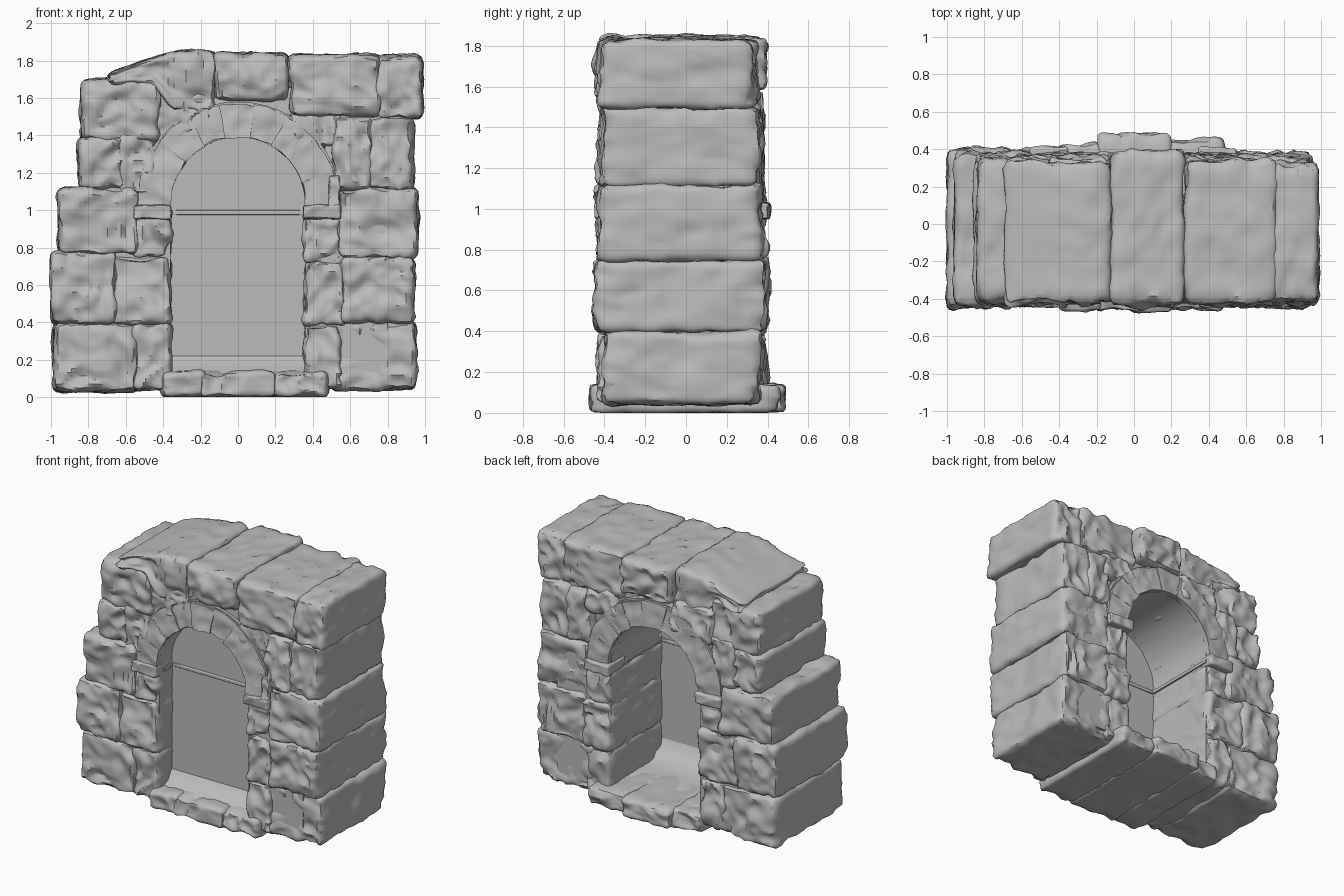
import bpy, bmesh, math, random
from mathutils import Vector, noise

random.seed(4)
old = bpy.data.objects.get("Cube")
if old:
    bpy.data.objects.remove(old, do_unlink=True)

stone = bpy.data.materials.new("grey stone")
stone.use_nodes = True
colour = (0.5, 0.5, 0.5, 1)
stone.diffuse_color = colour
stone.node_tree.nodes["Principled BSDF"].inputs["Base Color"].default_value = colour


def finish(bm, name, angle=40):
    bmesh.ops.recalc_face_normals(bm, faces=bm.faces)
    mesh = bpy.data.meshes.new(name)
    bm.to_mesh(mesh)
    bm.free()
    mesh.materials.append(stone)
    ob = bpy.data.objects.new(name, mesh)
    bpy.context.collection.objects.link(ob)
    bpy.ops.object.select_all(action='DESELECT')
    ob.select_set(True)
    bpy.context.view_layer.objects.active = ob
    bpy.ops.object.shade_smooth_by_angle(angle=math.radians(angle))
    return ob


def weather(bm, rough):
    """Chipped surface: broad dents, chiselled hollows and ridges, strongest front and back."""
    bm.normal_update()
    seed = Vector((random.random(), random.random(), random.random())) * 30
    moves = []
    for v in bm.verts:
        n, p = v.normal.copy(), v.co + seed
        face = 0.45 + 0.55 * abs(n.y)
        p = p + noise.noise_vector(p * 4) * 0.06
        chips = noise.voronoi(p * 7)[0][0]
        dent = noise.noise(p * 4) * 0.6 - abs(noise.noise(p * 10)) * 1.0 + 0.65 - chips
        moves.append((v, n * dent * rough * face))
    for v, move in moves:
        v.co += move
        v.co.z = max(v.co.z, 0)


def block(name, x0, x1, z0, z1, y0=-0.42, y1=0.37, r=0.04, rough=0.045):
    """Rounded, weathered stone running through the wall."""
    bm = bmesh.new()
    bmesh.ops.create_cube(bm, size=2)
    bmesh.ops.subdivide_edges(bm, edges=bm.edges[:], cuts=17, use_grid_fill=True)
    h = Vector((x1 - x0, y1 - y0, z1 - z0)) / 2
    mid = Vector((x0 + x1, y0 + y1, z0 + z1)) / 2
    r = min(r, min(h) * 0.6)
    for v in bm.verts:
        p = Vector(a * b for a, b in zip(v.co, h))
        core = Vector(max(r - b, min(b - r, a)) for a, b in zip(p, h))
        d = p - core
        if d.length > r:
            d = d.normalized() * r
        v.co = mid + core + d
    weather(bm, rough)
    return finish(bm, name)


# Side piers, course by course: name, x range, z range, y range
courses = [
    ("left_outer_base", 0.50, 0.95, 0.04, 0.40, -0.40, 0.36),
    ("left_inner_base", 0.35, 0.56, 0.05, 0.40, -0.43, 0.38),
    ("left_outer_second", 0.55, 0.94, 0.39, 0.75, -0.44, 0.39),
    ("left_inner_second", 0.35, 0.58, 0.38, 0.73, -0.42, 0.38),
    ("left_outer_third", 0.53, 0.96, 0.74, 1.12, -0.43, 0.37),
    ("left_inner_third", 0.35, 0.56, 0.71, 0.97, -0.41, 0.37),
    ("left_outer_fourth", 0.69, 0.94, 1.11, 1.50, -0.42, 0.36),
    ("left_inner_fourth", 0.51, 0.72, 1.11, 1.50, -0.42, 0.37),
    ("left_spandrel", 0.28, 0.56, 1.34, 1.54, -0.40, 0.36),
    ("right_outer_base", -0.99, -0.54, 0.03, 0.40, -0.43, 0.39),
    ("right_inner_base", -0.58, -0.36, 0.04, 0.40, -0.42, 0.38),
    ("right_outer_second", -1.00, -0.65, 0.39, 0.78, -0.44, 0.39),
    ("right_inner_second", -0.68, -0.36, 0.39, 0.76, -0.43, 0.38),
    ("right_outer_third", -0.96, -0.53, 0.76, 1.12, -0.43, 0.38),
    ("right_inner_third", -0.57, -0.36, 0.74, 0.98, -0.42, 0.37),
    ("right_outer_fourth", -0.85, -0.60, 1.11, 1.39, -0.42, 0.36),
    ("right_inner_fourth", -0.64, -0.43, 1.08, 1.45, -0.41, 0.37),
    ("right_outer_fifth", -0.84, -0.42, 1.37, 1.70, -0.42, 0.34),
    ("right_spandrel", -0.46, -0.12, 1.36, 1.62, -0.40, 0.36),
]
for name, x0, x1, z0, z1, y0, y1 in courses:
    block(name + "_stone", x0, x1, z0, z1, y0, y1)

# Cap stones along the top
block("cap_middle_stone", -0.13, 0.27, 1.58, 1.84, -0.43, 0.39)
block("cap_left_stone", 0.27, 0.77, 1.50, 1.83, -0.43, 0.35)
block("cap_left_end_stone", 0.74, 0.985, 1.49, 1.83, -0.42, 0.33)
cap = block("cap_right_stone", -0.69, -0.12, 1.53, 1.85, -0.42, 0.33)
for v in cap.data.vertices:
    if v.co.x < -0.35:
        # the outer end tapers and rests on the stone below it
        t = min(1, (-0.35 - v.co.x) / 0.10)
        top = (v.co.z - 1.53) / 0.32
        v.co.z += (1 - top) * 0.13 * t + top * (v.co.x + 0.35) * 0.33

# Threshold stones, jutting out front and back
for i, (x0, x1, y1) in enumerate([(-0.41, -0.17, 0.43), (-0.20, 0.20, 0.48), (0.17, 0.48, 0.45)]):
    block("threshold_stone_%d" % (i + 1), x0, x1, 0.0, 0.14,
          -0.46 - 0.01 * (i % 2), y1, 0.035, 0.035)
block("foundation", -0.90, 0.88, 0.045, 0.12, -0.35, 0.31, 0.02, 0.005)

# Ledges at the spring of the arch, on both faces, and the stub standing on one end
for side, x0, x1 in (("right", -0.56, -0.355), ("left", 0.345, 0.55)):
    for face, y0, y1 in (("front", -0.45, -0.2), ("back", 0.2, 0.41)):
        block("%s_%s_ledge" % (face, side), x0, x1, 0.95, 1.03, y0, y1, 0.015, 0.015)
block("front_left_ledge_stub", 0.48, 0.55, 0.97, 1.19, -0.44, -0.2, 0.02, 0.02)

# Arch stones: wedges swept around the spring line
SPRING, INNER, OUTER = 1.03, 0.36, 0.54
wedges = 9
for i in range(wedges):
    bm = bmesh.new()
    bmesh.ops.create_cube(bm, size=1)
    bmesh.ops.subdivide_edges(bm, edges=bm.edges[:], cuts=7, use_grid_fill=True)
    front = random.uniform(-0.43, -0.41)
    for v in bm.verts:
        a = math.pi * (i + 0.5 + v.co.x * 1.06) / wedges
        t = v.co.z + 0.5
        rad = INNER + (OUTER - INNER) * t
        y = front + (0.385 - front) * (v.co.y + 0.5)
        y *= 1 - 0.04 * t
        v.co = Vector((-rad * math.cos(a), y, SPRING + rad * math.sin(a)))
    weather(bm, 0.02)
    finish(bm, "arch_stone_%d" % (i + 1))

# Opening outline shared by the lining and the recessed panel
outline = [(-INNER, 0.10)]
for i in range(25):
    a = math.pi * i / 24
    outline.append((-INNER * math.cos(a), SPRING + INNER * math.sin(a)))
outline.append((INNER, 0.10))

# Core of the wall around the opening, closing the joints between stones
bm = bmesh.new()
rings = []
for x, z in outline:
    if z <= SPRING:
        ox, oz = math.copysign(0.80, x), z
    else:
        k = 0.55 / INNER
        ox, oz = x * k, SPRING + (z - SPRING) * k
    rings.append([bm.verts.new(c) for c in (
        (x, -0.39, z), (x, 0.35, z), (ox, 0.35, oz), (ox, -0.39, oz))])
for a, b in zip(rings, rings[1:]):
    for j in range(4):
        k = (j + 1) % 4
        bm.faces.new((a[j], a[k], b[k], b[j]))
bm.faces.new(rings[0])
bm.faces.new(rings[-1])
finish(bm, "wall_core", 30)
block("upper_core", -0.70, 0.88, 1.50, 1.66, -0.37, 0.30, 0.02, 0.005)
block("left_upper_core", 0.46, 0.88, 1.00, 1.60, -0.37, 0.31, 0.02, 0.005)
block("right_upper_core", -0.76, -0.46, 1.00, 1.60, -0.37, 0.31, 0.02, 0.005)

# Recessed panel: shallow at the front, deep at the back
bm = bmesh.new()
face = bm.faces.new([bm.verts.new((x, -0.25, z)) for x, z in outline])
out = bmesh.ops.extrude_face_region(bm, geom=[face])
for g in out["geom"]:
    if isinstance(g, bmesh.types.BMVert):
        g.co.y = -0.22
finish(bm, "recess_panel", 30)

# Floor of the niche, curving up to meet the panel on both sides
floor = [(-0.40, 0.10), (-0.38, 0.13), (-0.30, 0.16), (-0.25, 0.22), (-0.22, 0.27),
         (-0.19, 0.21), (-0.12, 0.16), (0.0, 0.14), (0.30, 0.13), (0.34, 0.10)]
bm = bmesh.new()
face = bm.faces.new([bm.verts.new((-INNER, y, z)) for y, z in floor])
out = bmesh.ops.extrude_face_region(bm, geom=[face])
for g in out["geom"]:
    if isinstance(g, bmesh.types.BMVert):
        g.co.x = INNER
finish(bm, "niche_floor", 50)

# Thin string course across the panel and the jambs of the niche
block("panel_string", -0.36, 0.36, 0.975, 1.0, -0.26, -0.21, 0.006, 0.0)
for side, x in (("left", 0.355), ("right", -0.355)):
    block(side + "_jamb_string", x - 0.008, x + 0.008, 0.975, 1.0, -0.36, 0.36, 0.004, 0.0)
